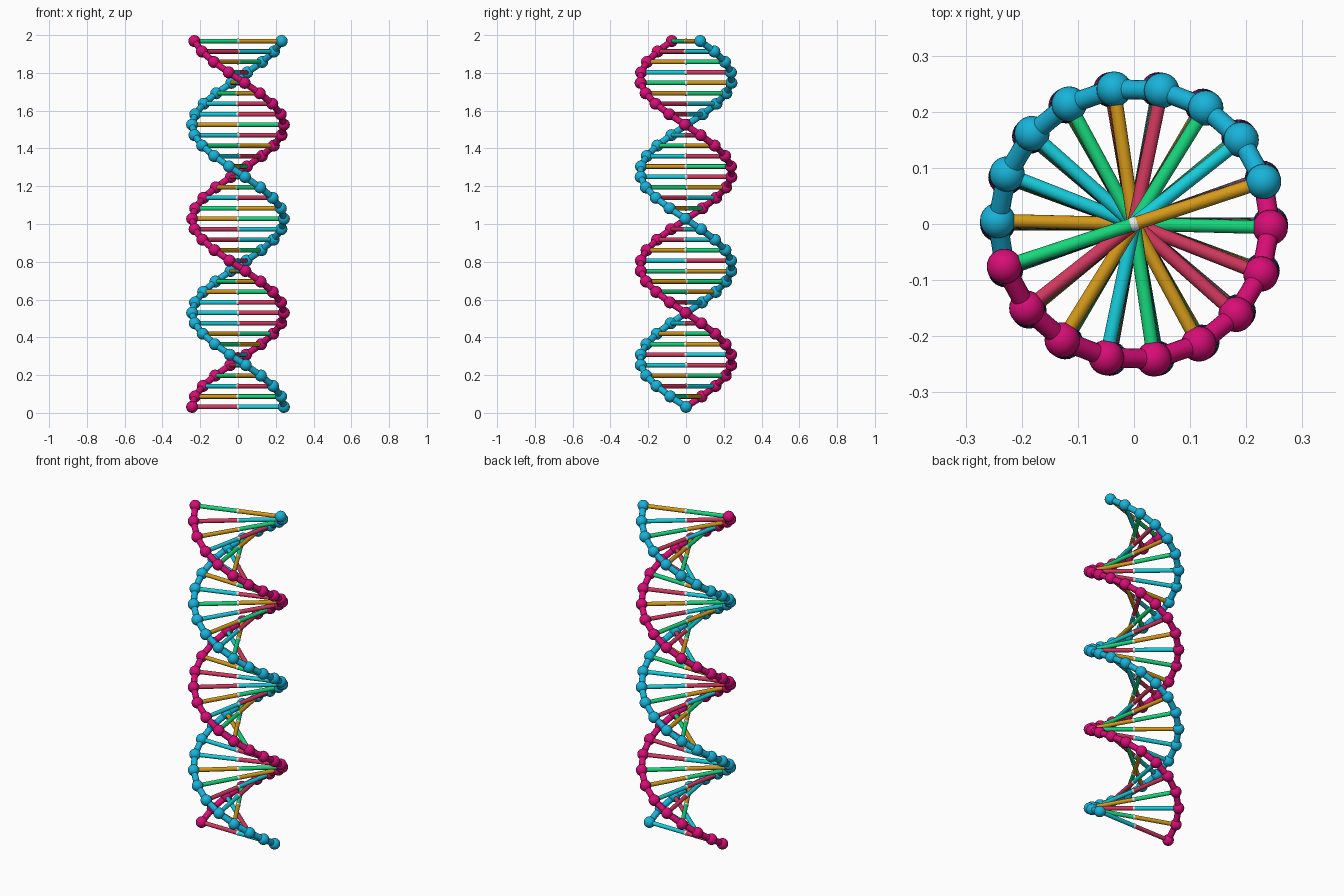
import bpy, bmesh, math
from mathutils import Vector, Matrix

if "Cube" in bpy.data.objects:
    bpy.data.objects.remove(bpy.data.objects["Cube"])

COUNT, STEP = 36, 0.35            # rungs, twist per rung (radians)
RADIUS, BEAD = 0.243, 0.0315      # helix radius, bead radius
TUBE, RUNG, LINK = 0.0175, 0.012, 0.0135

# colour of the rung half on the blue strand's side, bottom to top
BLUE_SIDE = "TGACTAGCTTTCGCAGTTGCAGTCTGTCTTGCAGTC"
PARTNER = {"A": "T", "T": "A", "G": "C", "C": "G"}


def material(name, rgb):
    m = bpy.data.materials.new(name)
    m.diffuse_color = (*rgb, 1)
    m.use_nodes = True
    m.node_tree.nodes["Principled BSDF"].inputs["Base Color"].default_value = m.diffuse_color
    return m


BASES = {
    "A": ("red_half_rungs", material("rose red", (0.65, 0.04, 0.115))),
    "T": ("cyan_half_rungs", material("cyan", (0.008, 0.62, 0.72))),
    "G": ("green_half_rungs", material("green", (0.008, 0.68, 0.2))),
    "C": ("gold_half_rungs", material("gold", (0.66, 0.32, 0.01))),
}
PINK = material("magenta", (0.68, 0.004, 0.18))
BLUE = material("sky blue", (0.009, 0.45, 0.7))
WHITE = material("pale grey", (0.8, 0.8, 0.8))


def add_rod(bm, a, b, r):
    d = b - a
    mat = Matrix.Translation((a + b) / 2) @ d.to_track_quat("Z", "Y").to_matrix().to_4x4()
    bmesh.ops.create_cone(bm, cap_ends=True, segments=16, radius1=r, radius2=r,
                          depth=d.length, matrix=mat)


def add_ball(bm, p, r, u=24, v=14):
    bmesh.ops.create_uvsphere(bm, u_segments=u, v_segments=v, radius=r,
                              matrix=Matrix.Translation(p))


def finish(bm, name, mat):
    me = bpy.data.meshes.new(name)
    bm.to_mesh(me)
    bm.free()
    me.materials.append(mat)
    ob = bpy.data.objects.new(name, me)
    bpy.context.collection.objects.link(ob)
    bpy.ops.object.select_all(action="DESELECT")
    ob.select_set(True)
    bpy.context.view_layer.objects.active = ob
    bpy.ops.object.shade_smooth_by_angle(angle=math.radians(40))


def height(i):
    return BEAD + (2 - 2 * BEAD) * i / (COUNT - 1)


def helix(phase):
    return [Vector((RADIUS * math.cos(phase - STEP * i),
                    RADIUS * math.sin(phase - STEP * i), height(i)))
            for i in range(COUNT)]


blue_pts, pink_pts = helix(0), helix(math.pi)

# two beaded strands
for name, pts, mat in (("blue_strand", blue_pts, BLUE), ("pink_strand", pink_pts, PINK)):
    bm = bmesh.new()
    for p in pts:
        add_ball(bm, p, BEAD)
    for a, b in zip(pts, pts[1:]):
        add_rod(bm, a, b, TUBE)
    finish(bm, name, mat)

# half rungs, one object per colour
for key, (name, mat) in BASES.items():
    bm = bmesh.new()
    for i, base in enumerate(BLUE_SIDE):
        centre = Vector((0, 0, height(i)))
        if base == key:
            add_rod(bm, centre, blue_pts[i], RUNG)
        if PARTNER[base] == key:
            add_rod(bm, centre, pink_pts[i], RUNG)
    finish(bm, name, mat)

# small balls joining the rung halves on the axis
bm = bmesh.new()
for i in range(COUNT):
    add_ball(bm, Vector((0, 0, height(i))), LINK, 16, 10)
finish(bm, "rung_links", WHITE)
